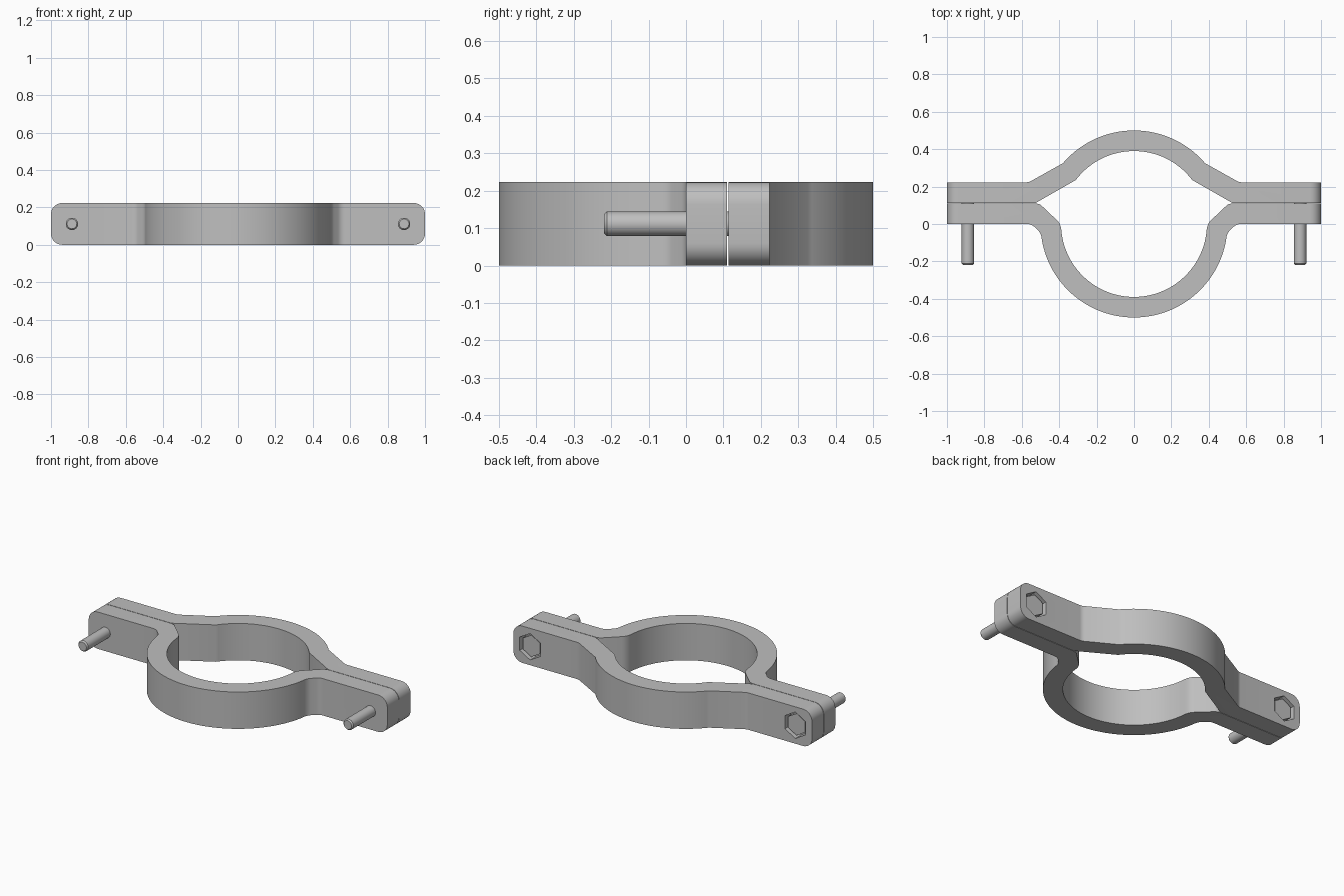
import bpy, bmesh, math
from mathutils import Matrix

cube = bpy.data.objects.get("Cube")
if cube:
    bpy.data.objects.remove(cube)

HEIGHT = 0.223
MID = HEIGHT / 2
SPLIT = 0.1115      # parting plane between the two halves
GAP = 0.0015
R_OUT, R_IN = 0.5, 0.39
BOLT_X = 0.888

steel = bpy.data.materials.new("grey steel")
steel.use_nodes = True
GREY = (0.52, 0.52, 0.52, 1)
steel.diffuse_color = GREY
steel.node_tree.nodes["Principled BSDF"].inputs["Base Color"].default_value = GREY


def finish(bm, name, material=steel):
    bmesh.ops.recalc_face_normals(bm, faces=bm.faces)
    mesh = bpy.data.meshes.new(name)
    bm.to_mesh(mesh)
    bm.free()
    obj = bpy.data.objects.new(name, mesh)
    bpy.context.collection.objects.link(obj)
    mesh.materials.append(material)
    return obj


def select_only(obj):
    bpy.ops.object.select_all(action='DESELECT')
    obj.select_set(True)
    bpy.context.view_layer.objects.active = obj


def smooth(obj):
    select_only(obj)
    bpy.ops.object.shade_smooth_by_angle(angle=math.radians(25))


def arc(radius, start, end, steps=28):
    """Points on the ring from one angle to another, in degrees."""
    angles = [math.radians(start + (end - start) * i / steps) for i in range(steps + 1)]
    return [(radius * math.cos(a), radius * math.sin(a)) for a in angles]


def fillet(a, corner, b, steps=6):
    """Rounded corner as a quadratic curve."""
    ts = [i / steps for i in range(steps + 1)]
    return [tuple((1 - t) ** 2 * p + 2 * t * (1 - t) * q + t * t * r
                  for p, q, r in zip(a, corner, b)) for t in ts]


def clamp_half(name, outer, inner):
    """Mirror the +x outer and inner paths, extrude, and round the ear corners."""
    def mirror(pts):
        return [(-x, y) for x, y in reversed(pts) if x > 1e-5]
    loop = outer + mirror(outer) + list(reversed(inner + mirror(inner)))
    bm = bmesh.new()
    face = bm.faces.new([bm.verts.new((x, y, 0)) for x, y in loop])
    ext = bmesh.ops.extrude_face_region(bm, geom=[face])
    bmesh.ops.translate(bm, vec=(0, 0, HEIGHT),
                        verts=[v for v in ext["geom"] if isinstance(v, bmesh.types.BMVert)])
    corners = [e for e in bm.edges
               if all(abs(v.co.x) > 0.999 for v in e.verts)
               and abs(e.verts[0].co.z - e.verts[1].co.z) < 1e-5]
    bmesh.ops.bevel(bm, geom=corners, offset=0.06, segments=8, profile=0.5, affect='EDGES')
    return finish(bm, name)


def prism(bm, radius, x, y0, y1, sides, tip=None):
    """Cylinder or hex along y, with a point of the polygon facing up."""
    turn = Matrix.Rotation(math.pi / 2, 4, 'X')
    place = Matrix.Translation((x, (y0 + y1) / 2, MID))
    bmesh.ops.create_cone(bm, cap_ends=True, segments=sides, radius1=radius,
                          radius2=radius if tip is None else tip,
                          depth=y1 - y0, matrix=place @ turn)


# Rear half: shallow arch with straight shoulders
rear_outer = [(1, SPLIT + GAP), (1, HEIGHT), (0.575, HEIGHT)]
rear_outer += fillet((0.575, HEIGHT), (0.56, HEIGHT), (0.545, 0.233))[1:]
rear_outer += arc(R_OUT, 40.5, 90)
rear_inner = [(0.525, SPLIT + GAP)] + arc(R_IN, 37, 90)
rear = clamp_half("rear_clamp_half", rear_outer, rear_inner)

# Front half: deep arch with curved shoulders
front_outer = [(1, SPLIT - GAP), (1, 0), (0.57, 0)]
front_outer += fillet((0.57, 0), (0.55, 0), (0.535, -0.013))[1:]
front_outer += fillet((0.515, -0.033), (0.495, -0.05), (0.493, -0.083))
front_outer += arc(R_OUT, -10, -90)[1:]
front_inner = fillet((0.53, SPLIT - GAP), (0.508, 0.11), (0.494, 0.098))
front_inner += fillet((0.417, 0.025), (0.393, 0.005), (0.389, -0.03))
front_inner += arc(R_IN, -5, -90)[1:]
front = clamp_half("front_clamp_half", front_outer, front_inner)

# Hexagonal head pockets cut into the rear ears
bm = bmesh.new()
for side in (-1, 1):
    prism(bm, 0.08, side * BOLT_X, HEIGHT - 0.055, HEIGHT + 0.05, 6)
cutter = finish(bm, "pocket_cutter")
cutter.hide_render = True
cut = rear.modifiers.new("pockets", 'BOOLEAN')
cut.operation = 'DIFFERENCE'
cut.solver = 'EXACT'
cut.object = cutter
select_only(rear)
bpy.ops.object.modifier_apply(modifier=cut.name)
bpy.data.objects.remove(cutter)

# Bolts: recessed hex head, shank, chamfered tip
for side, label in ((1, "left"), (-1, "right")):
    x = side * BOLT_X
    bm = bmesh.new()
    prism(bm, 0.066, x, HEIGHT - 0.055, HEIGHT - 0.012, 6)
    prism(bm, 0.033, x, -0.211, HEIGHT - 0.054, 32)
    prism(bm, 0.033, x, -0.219, -0.211, 32, tip=0.026)
    bolt = finish(bm, label + "_bolt")
    smooth(bolt)

for half in (rear, front):
    smooth(half)
